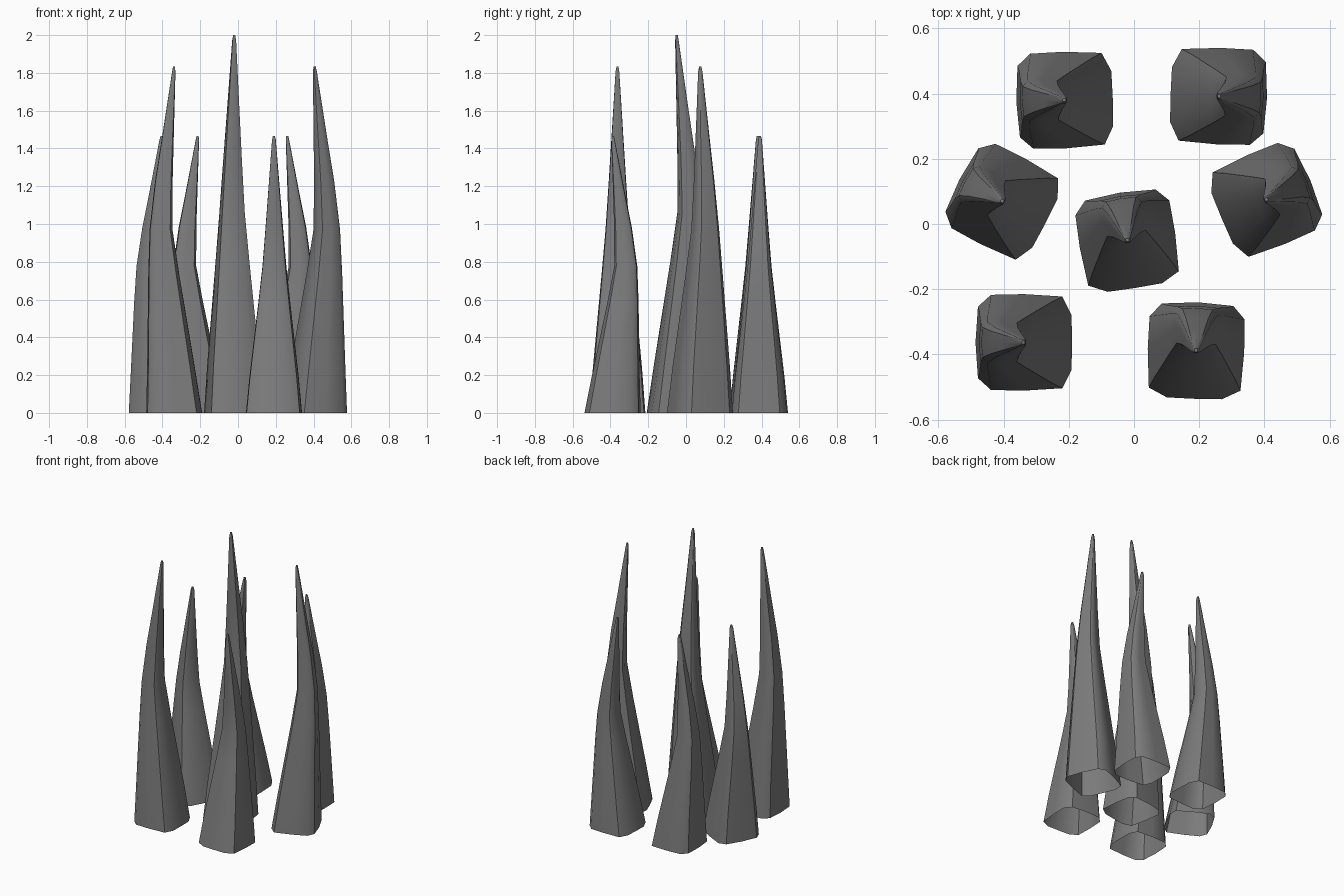
import bpy, math

if "Cube" in bpy.data.objects:
    bpy.data.objects.remove(bpy.data.objects["Cube"])

# Half cross-section of a spike (u across, v from inner to outer side)
HALF = [(0, 0), (.57, .005), (.95, .10), (1, .50), (.985, .84), (.74, .975)]
SECTION = HALF + [(0, 1)] + [(-u, v) for u, v in HALF[:0:-1]]

# Rings: height fraction, half width, inner y, outer y (spike leans to +y)
RINGS = [(0, .148, -.148, .148), (.13, .130, -.110, .143),
         (.40, .084, -.027, .137), (.53, .063, .009, .130),
         (.67, .046, .008, .101), (.80, .031, .002, .063),
         (.985, .010, -.007, .011), (1, .005, -.004, .006)]

# Dark grey finish
dark = bpy.data.materials.new("dark_grey")
dark.diffuse_color = (.2, .2, .2, 1)
dark.use_nodes = True
dark.node_tree.nodes["Principled BSDF"].inputs["Base Color"].default_value = dark.diffuse_color


def spike(name, x, y, height, angle):
    n = len(SECTION)
    verts = [(u * hw, yi + v * (yo - yi), z * height)
             for z, hw, yi, yo in RINGS for u, v in SECTION]
    # Side quads, open at the base, closed at the tip
    faces = [(r * n + i, r * n + (i + 1) % n,
              (r + 1) * n + (i + 1) % n, (r + 1) * n + i)
             for r in range(len(RINGS) - 1) for i in range(n)]
    faces.append(tuple(range((len(RINGS) - 1) * n, len(RINGS) * n)))
    mesh = bpy.data.meshes.new(name)
    mesh.from_pydata(verts, [], faces)
    mesh.update()
    mesh.materials.append(dark)
    ob = bpy.data.objects.new(name, mesh)
    bpy.context.collection.objects.link(ob)
    ob.location = (x, y, 0)
    ob.rotation_euler.z = math.radians(angle)
    bpy.ops.object.select_all(action='DESELECT')
    ob.select_set(True)
    bpy.context.view_layer.objects.active = ob
    bpy.ops.object.shade_smooth_by_angle(angle=math.radians(42))


# Seven spikes: one tall centre, two medium, four short
spike("centre_spike", -.02, -.05, 2.0, 9)
spike("front_left_spike", -.338, -.363, 1.833, 90)
spike("right_spike", .405, .075, 1.833, -67)
spike("front_right_spike", .19, -.388, 1.467, -2)
spike("left_spike", -.403, .07, 1.467, 62.5)
spike("back_left_spike", -.213, .38, 1.467, 92)
spike("back_right_spike", .26, .392, 1.467, -92)
